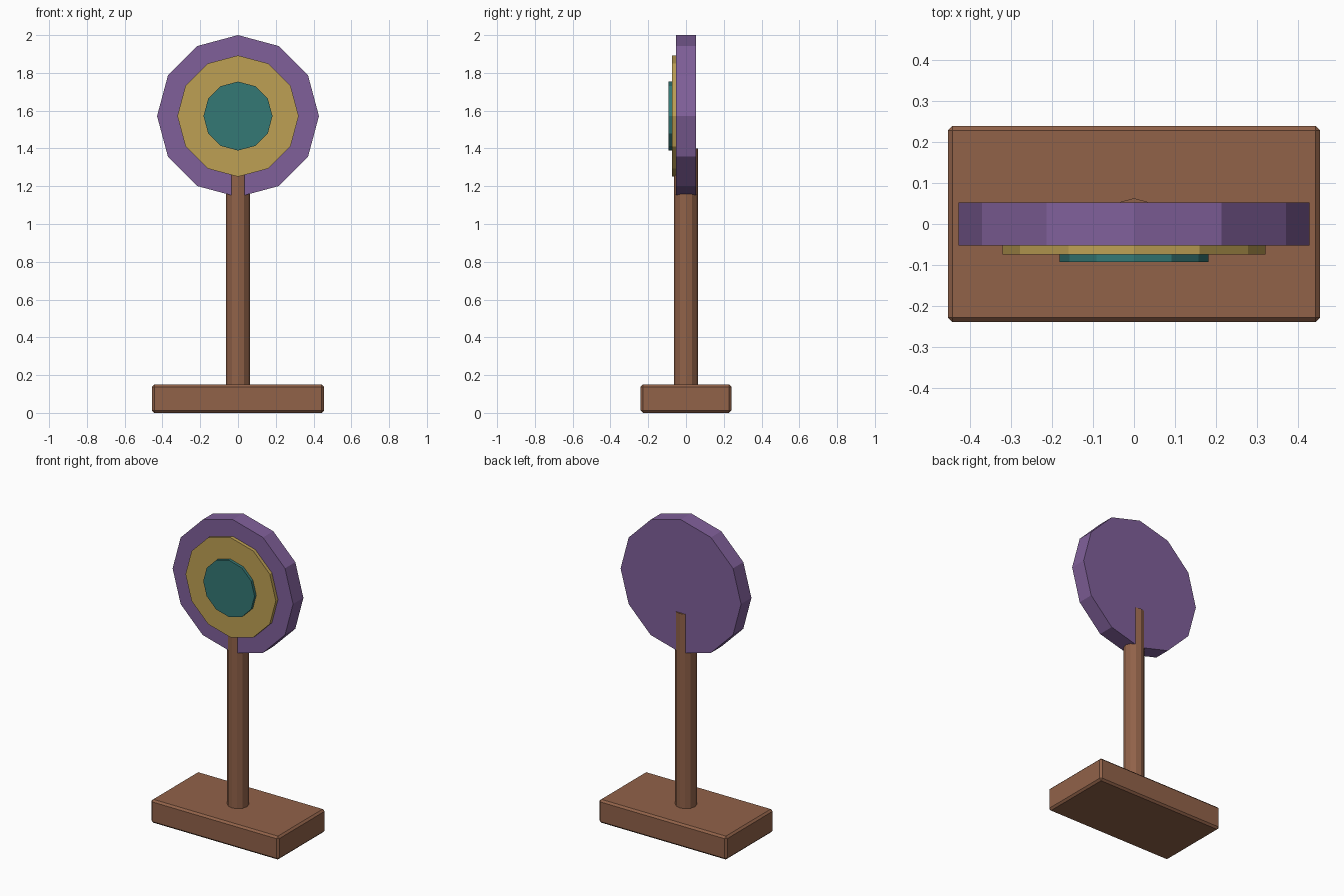
import bpy, math

if "Cube" in bpy.data.objects:
    bpy.data.objects.remove(bpy.data.objects["Cube"])


def material(name, r, g, b):
    def lin(c):
        c /= 255
        return c / 12.92 if c <= 0.04045 else ((c + 0.055) / 1.055) ** 2.4
    m = bpy.data.materials.new(name)
    m.diffuse_color = (lin(r), lin(g), lin(b), 1)
    m.use_nodes = True
    m.node_tree.nodes["Principled BSDF"].inputs["Base Color"].default_value = m.diffuse_color
    return m


wood = material("brown wood", 145, 98, 73)
purple = material("purple", 128, 96, 154)
gold = material("gold", 190, 160, 84)
teal = material("teal", 52, 120, 117)


def finish(name, mat):
    ob = bpy.context.object
    ob.name = name
    ob.data.materials.append(mat)
    return ob


def disc(name, radius, y_front, y_back, mat, z=1.5715):
    """Twelve-sided disc facing the front."""
    bpy.ops.mesh.primitive_cylinder_add(
        vertices=12, radius=radius, depth=y_back - y_front,
        location=(0, (y_front + y_back) / 2, z), rotation=(math.pi / 2, 0, 0))
    return finish(name, mat)


# Base block with chamfered edges
bpy.ops.mesh.primitive_cube_add(size=1, location=(0, 0, 0.075))
base = finish("base", wood)
base.scale = (0.91, 0.48, 0.15)
bpy.ops.object.transform_apply(location=False, rotation=False, scale=True)
bevel = base.modifiers.new("chamfer", 'BEVEL')
bevel.width = 0.012
bevel.segments = 1

# Post, slightly thicker than the target so it shows on both sides
bpy.ops.mesh.primitive_cylinder_add(vertices=12, radius=0.063, depth=1.26,
                                    location=(0, 0, 0.77))
finish("post", wood)

# Target rings, stepping forward towards the centre
disc("target_outer_ring", 0.4285, -0.0525, 0.0525, purple)
disc("target_middle_ring", 0.321, -0.0745, -0.045, gold)
disc("target_bullseye", 0.1825, -0.0925, -0.065, teal)
